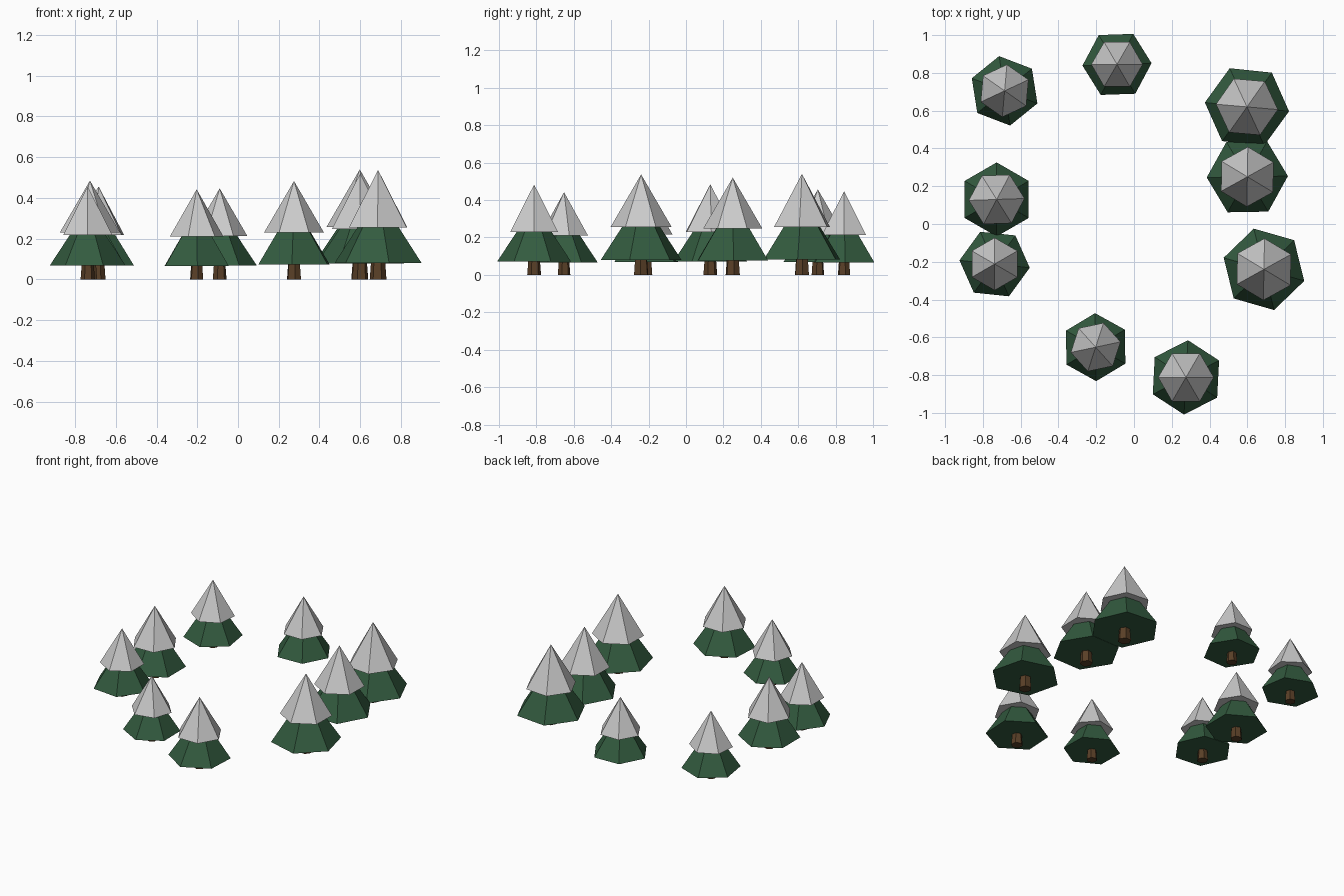
import bpy, math

if "Cube" in bpy.data.objects:
    bpy.data.objects.remove(bpy.data.objects["Cube"])


def material(name, rgb):
    m = bpy.data.materials.new(name)
    m.diffuse_color = (*rgb, 1)
    m.use_nodes = True
    m.node_tree.nodes["Principled BSDF"].inputs["Base Color"].default_value = m.diffuse_color
    return m


GREEN = material("needle_green", (0.033, 0.105, 0.05))
BROWN = material("bark_brown", (0.10, 0.05, 0.02))


def cone(name, x, y, z0, z1, r0, r1, turn, mat=None):
    """Six-sided flat-shaded cone whose first corner points at `turn` degrees."""
    bpy.ops.mesh.primitive_cone_add(vertices=6, radius1=r0, radius2=r1,
                                    depth=z1 - z0, location=(x, y, (z0 + z1) / 2))
    ob = bpy.context.object
    ob.name = name
    # primitive's first corner lies on +y
    ob.rotation_euler.z = math.radians(turn - 90)
    if mat:
        ob.data.materials.append(mat)
    return ob


# x, y, height, lower skirt radius, skirt turn, snow turn
TREES = [
    (-0.685, 0.705, 0.457, 0.186, 39, 25),
    (-0.09, 0.845, 0.447, 0.183, 2, 0),
    (0.598, 0.62, 0.540, 0.224, -6, -5),
    (0.60, 0.25, 0.520, 0.215, 1, 29),
    (0.688, -0.24, 0.537, 0.222, -16, 29),
    (0.275, -0.812, 0.483, 0.197, 27, 0),
    (-0.203, -0.652, 0.442, 0.180, 31, 12),
    (-0.738, -0.212, 0.457, 0.187, -6, 30),
    (-0.727, 0.13, 0.485, 0.196, 30, 2),
]

for i, (x, y, h, r, turn, snow_turn) in enumerate(TREES, 1):
    # trunk
    cone(f"trunk_{i}", x, y, 0, 0.2 * h, 0.077 * h, 0.062 * h, turn + 10, BROWN)
    # lower green branches
    cone(f"branches_{i}", x, y, 0.15 * h, 0.77 * h, r, 0, turn, GREEN)
    # snow-covered upper branches
    cone(f"snow_top_{i}", x, y, 0.475 * h, h, 0.305 * h, 0, snow_turn)
